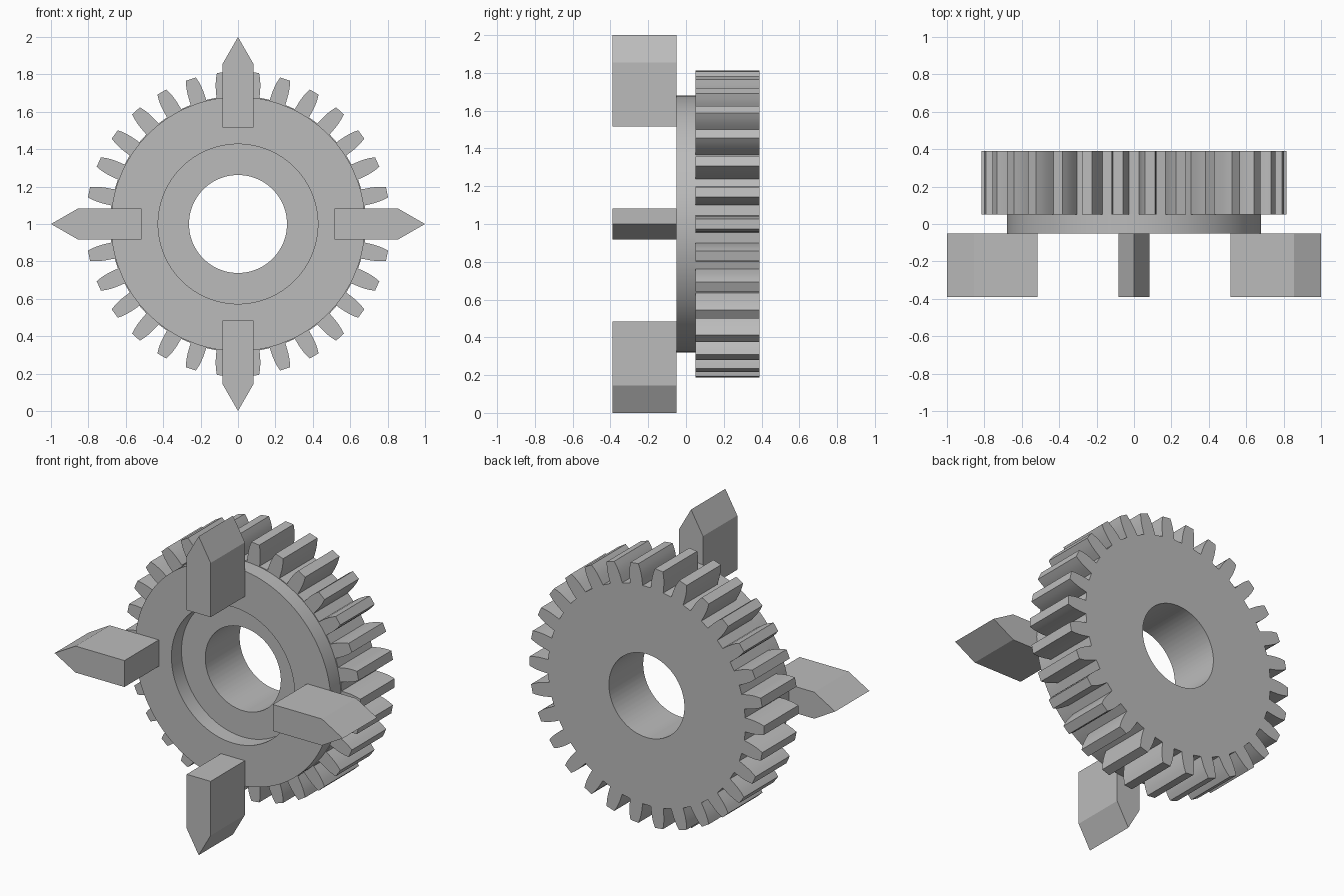
import bpy, bmesh
from math import cos, sin, pi, radians

cube = bpy.data.objects.get("Cube")
if cube:
    bpy.data.objects.remove(cube, do_unlink=True)

CENTRE_Z = 1.0

steel = bpy.data.materials.new("plain grey")
steel.use_nodes = True
grey = (0.5, 0.5, 0.5, 1)
steel.diffuse_color = grey
steel.node_tree.nodes["Principled BSDF"].inputs["Base Color"].default_value = grey


def finish(bm, name):
    bmesh.ops.recalc_face_normals(bm, faces=bm.faces)
    mesh = bpy.data.meshes.new(name)
    bm.to_mesh(mesh)
    bm.free()
    mesh.materials.append(steel)
    obj = bpy.data.objects.new(name, mesh)
    bpy.context.collection.objects.link(obj)
    bpy.ops.object.select_all(action='DESELECT')
    obj.select_set(True)
    bpy.context.view_layer.objects.active = obj
    bpy.ops.object.shade_smooth_by_angle(angle=radians(25))
    return obj


def bored_plate(name, outline, bore, y0, y1):
    """Extruded polar outline (radius, angle) with a round hole."""
    bm = bmesh.new()

    def loop(points, y):
        return [bm.verts.new((r * cos(a), y, CENTRE_Z + r * sin(a))) for r, a in points]

    inner = [(bore, a) for r, a in outline]
    loops = [loop(outline, y0), loop(outline, y1), loop(inner, y1), loop(inner, y0)]
    n = len(outline)
    for k in range(4):
        p, q = loops[k], loops[(k + 1) % 4]
        for i in range(n):
            j = (i + 1) % n
            bm.faces.new((p[i], p[j], q[j], q[i]))
    return finish(bm, name)


# Toothed wheel: one tooth flank, mirrored and repeated
TEETH = 30
flank = [(0.685, 0.064), (0.71, 0.061), (0.735, 0.058),
         (0.76, 0.053), (0.785, 0.046), (0.815, 0.034)]
tooth = [(r, -a) for r, a in flank] + [(r, a) for r, a in reversed(flank)]
gear_outline = [(r, a + 2 * pi * t / TEETH) for t in range(TEETH) for r, a in tooth]
bored_plate("gear_wheel", gear_outline, 0.262, 0.05, 0.39)

# Raised ring on the front of the wheel
circle = [(0.68, 2 * pi * i / 128) for i in range(128)]
bored_plate("front_ring", circle, 0.427, -0.05, 0.05)

# Four pointed jaws
half = 0.083
jaw = [(0.515, -half), (0.855, -half), (1.0, 0), (0.855, half), (0.515, half)]
for k, name in enumerate(("left_jaw", "top_jaw", "right_jaw", "bottom_jaw")):
    c, s = cos(k * pi / 2), sin(k * pi / 2)
    bm = bmesh.new()
    base = bm.faces.new([bm.verts.new((u * c - v * s, -0.39, CENTRE_Z + u * s + v * c))
                         for u, v in jaw])
    side = bmesh.ops.extrude_face_region(bm, geom=[base])
    moved = [g for g in side["geom"] if isinstance(g, bmesh.types.BMVert)]
    bmesh.ops.translate(bm, vec=(0, 0.34, 0), verts=moved)
    finish(bm, name)
